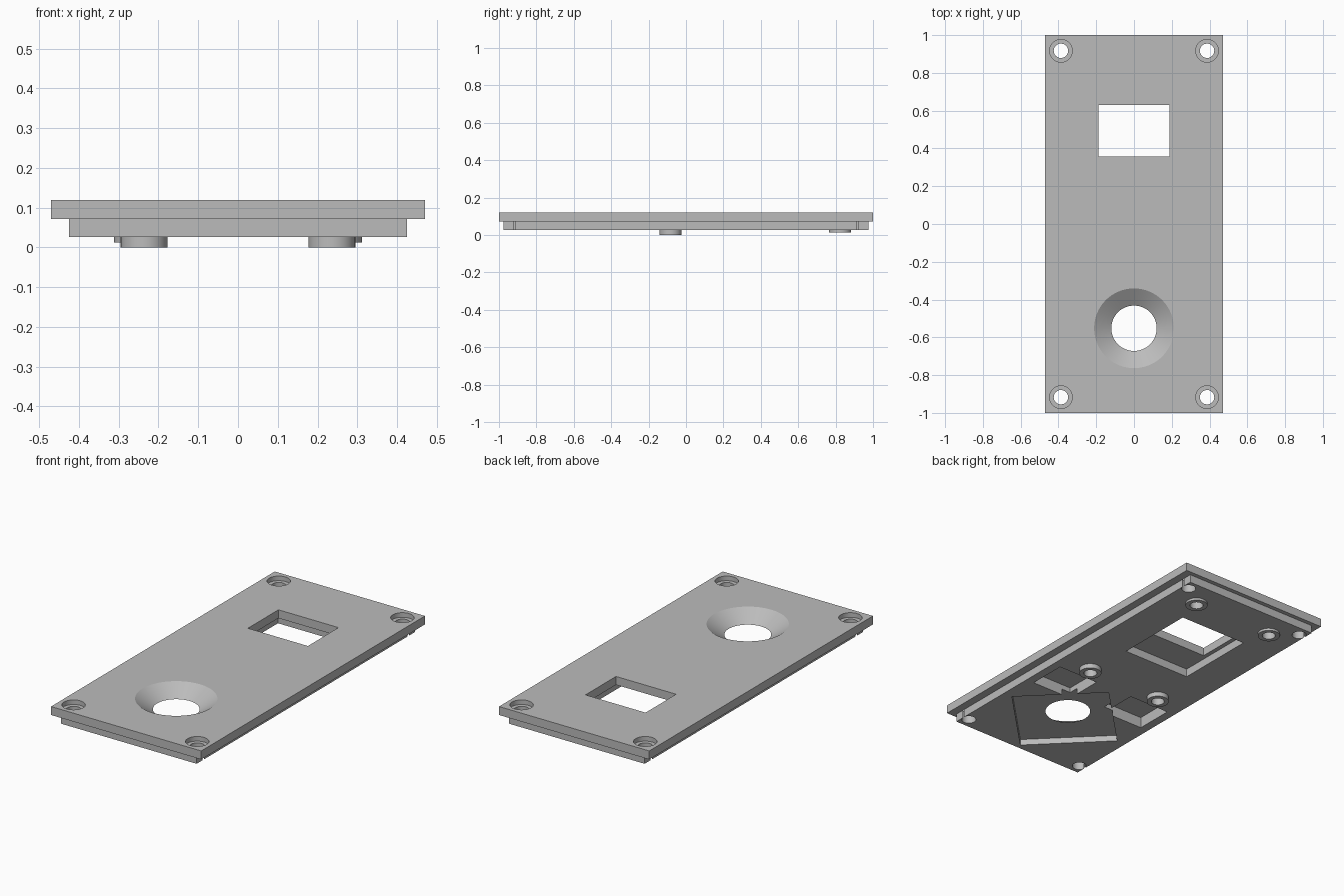
import bpy
import bmesh
import math
from mathutils import Matrix

if "Cube" in bpy.data.objects:
    bpy.data.objects.remove(bpy.data.objects["Cube"], do_unlink=True)

grey = bpy.data.materials.new("plain_grey")
grey.use_nodes = True
colour = (0.5, 0.5, 0.5, 1)
grey.diffuse_color = colour
grey.node_tree.nodes["Principled BSDF"].inputs["Base Color"].default_value = colour


def make(name, bm):
    mesh = bpy.data.meshes.new(name)
    bm.to_mesh(mesh)
    bm.free()
    mesh.materials.append(grey)
    obj = bpy.data.objects.new(name, mesh)
    bpy.context.collection.objects.link(obj)
    return obj


def box(name, x0, x1, y0, y1, z0, z1):
    bm = bmesh.new()
    place = Matrix.Translation(((x0 + x1) / 2, (y0 + y1) / 2, (z0 + z1) / 2))
    bmesh.ops.create_cube(bm, size=1, matrix=place @ Matrix.Diagonal((x1 - x0, y1 - y0, z1 - z0, 1)))
    return make(name, bm)


def cone(name, x, y, z0, z1, r0, r1=None, sides=48, turn=0):
    bm = bmesh.new()
    place = Matrix.Translation((x, y, (z0 + z1) / 2)) @ Matrix.Rotation(turn, 4, "Z")
    bmesh.ops.create_cone(bm, cap_ends=True, segments=sides, radius1=r0,
                          radius2=r0 if r1 is None else r1, depth=z1 - z0, matrix=place)
    return make(name, bm)


TOP, STEP, UNDER = 0.12, 0.072, 0.026
plate = box("cover_plate", -0.47, 0.47, -1, 1, STEP, TOP)
adds, cuts = [], []

# Raised lip under the plate
adds.append(box("inner_lip", -0.4245, 0.4245, -0.976, 0.976, UNDER, 0.09))

for side in (-1, 1):
    # Bosses on the underside with blind screw holes
    for x, y, bottom in ((0.236, -0.083, 0), (0.253, 0.823, 0.013)):
        adds.append(cone("boss", side * x, y, bottom, 0.05, 0.059))
        cuts.append(cone("boss_hole", side * x, y, -0.05, 0.08, 0.035))
    # Counterbored corner holes
    for end in (-1, 1):
        x, y = side * 0.387, end * 0.917
        cuts.append(cone("corner_hole", x, y, -0.1, 0.2, 0.038))
        cuts.append(cone("counterbore", x, y, 0.094, 0.2, 0.06))
    # Rectangular pockets beside the diamond recess
    inner, outer = sorted((side * 0.12, side * 0.375))
    cuts.append(box("side_pocket", inner, outer, -0.39, -0.17, -0.1, 0.088))

# Window with a wider pocket behind it
cuts.append(box("window_cut", -0.188, 0.188, 0.357, 0.63, -0.1, 0.2))
cuts.append(box("window_pocket", -0.212, 0.212, 0.187, 0.66, -0.1, 0.0725))

# Diamond recess and the flared round opening
cuts.append(cone("diamond_recess", 0, -0.58, -0.1, 0.06, 0.368, sides=4))
slope = (0.211 - 0.12) / (TOP - 0.06)
cuts.append(cone("flare_cut", 0, -0.552, 0.055, 0.15, 0.12 - 0.005 * slope,
                 0.211 + 0.03 * slope, sides=96))

# Combine everything into one solid
for operation, parts in (("UNION", adds), ("DIFFERENCE", cuts)):
    for part in parts:
        mod = plate.modifiers.new(part.name, "BOOLEAN")
        mod.operation = operation
        mod.solver = "EXACT"
        mod.object = part
graph = bpy.context.evaluated_depsgraph_get()
solid = bpy.data.meshes.new_from_object(plate.evaluated_get(graph))
plate.modifiers.clear()
plate.data = solid
solid.materials.clear()
solid.materials.append(grey)
for poly in solid.polygons:
    poly.material_index = 0
for part in adds + cuts:
    bpy.data.objects.remove(part, do_unlink=True)

# Smooth round walls, keep edges sharp
bpy.ops.object.select_all(action="DESELECT")
plate.select_set(True)
bpy.context.view_layer.objects.active = plate
bpy.ops.object.shade_smooth_by_angle(angle=math.radians(30))
